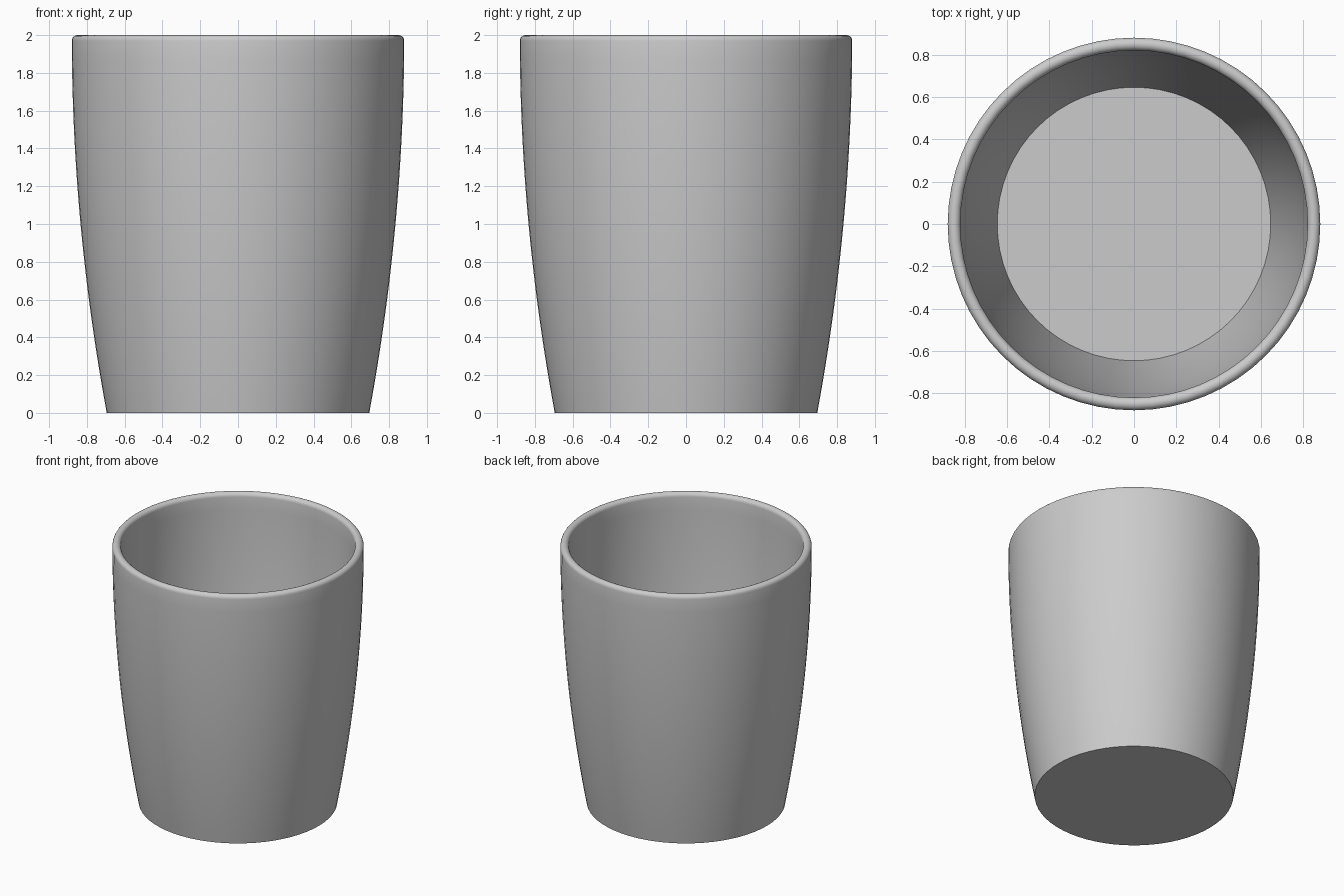
import bpy
import bmesh
from math import cos, sin, pi, radians

cube = bpy.data.objects.get("Cube")
if cube:
    bpy.data.objects.remove(cube, do_unlink=True)

HEIGHT, RIM_RADIUS, FLARE = 2.0, 0.88, 0.185
WALL, FLOOR_Z = 0.06, 0.06
SEGMENTS, STEPS, RIM_STEPS = 64, 20, 10


def outer_radius(z):
    """Cup wall that flares from the base and turns vertical at the rim."""
    return RIM_RADIUS - FLARE * (1 - z / HEIGHT) ** 2


# Half section: base centre, outer wall, round lip, inner wall, floor centre
lip = WALL / 2
lip_z = HEIGHT - lip
profile = [(0, 0)]
for i in range(STEPS + 1):
    z = lip_z * i / STEPS
    profile.append((outer_radius(z), z))
lip_x = outer_radius(lip_z) - lip
for i in range(1, RIM_STEPS):
    a = pi * i / RIM_STEPS
    profile.append((lip_x + lip * cos(a), lip_z + lip * sin(a)))
for i in range(STEPS + 1):
    z = lip_z + (FLOOR_Z - lip_z) * i / STEPS
    profile.append((outer_radius(z) - WALL, z))
profile.append((0, FLOOR_Z))

# Revolve the section around the vertical axis
bm = bmesh.new()
verts = [bm.verts.new((r, 0, z)) for r, z in profile]
edges = [bm.edges.new(pair) for pair in zip(verts, verts[1:])]
bmesh.ops.spin(bm, geom=verts + edges, cent=(0, 0, 0), axis=(0, 0, 1),
               angle=2 * pi, steps=SEGMENTS)
bmesh.ops.remove_doubles(bm, verts=bm.verts, dist=0.0001)
bmesh.ops.recalc_face_normals(bm, faces=bm.faces)
mesh = bpy.data.meshes.new("cup")
bm.to_mesh(mesh)
bm.free()

cup = bpy.data.objects.new("cup", mesh)
bpy.context.collection.objects.link(cup)

# Plain grey ceramic
grey = bpy.data.materials.new("light grey")
grey.use_nodes = True
colour = (0.6, 0.6, 0.6, 1)
grey.diffuse_color = colour
grey.node_tree.nodes["Principled BSDF"].inputs["Base Color"].default_value = colour
mesh.materials.append(grey)

# Smooth walls, crisp base and floor edges
bpy.ops.object.select_all(action="DESELECT")
cup.select_set(True)
bpy.context.view_layer.objects.active = cup
bpy.ops.object.shade_smooth_by_angle(angle=radians(35))
